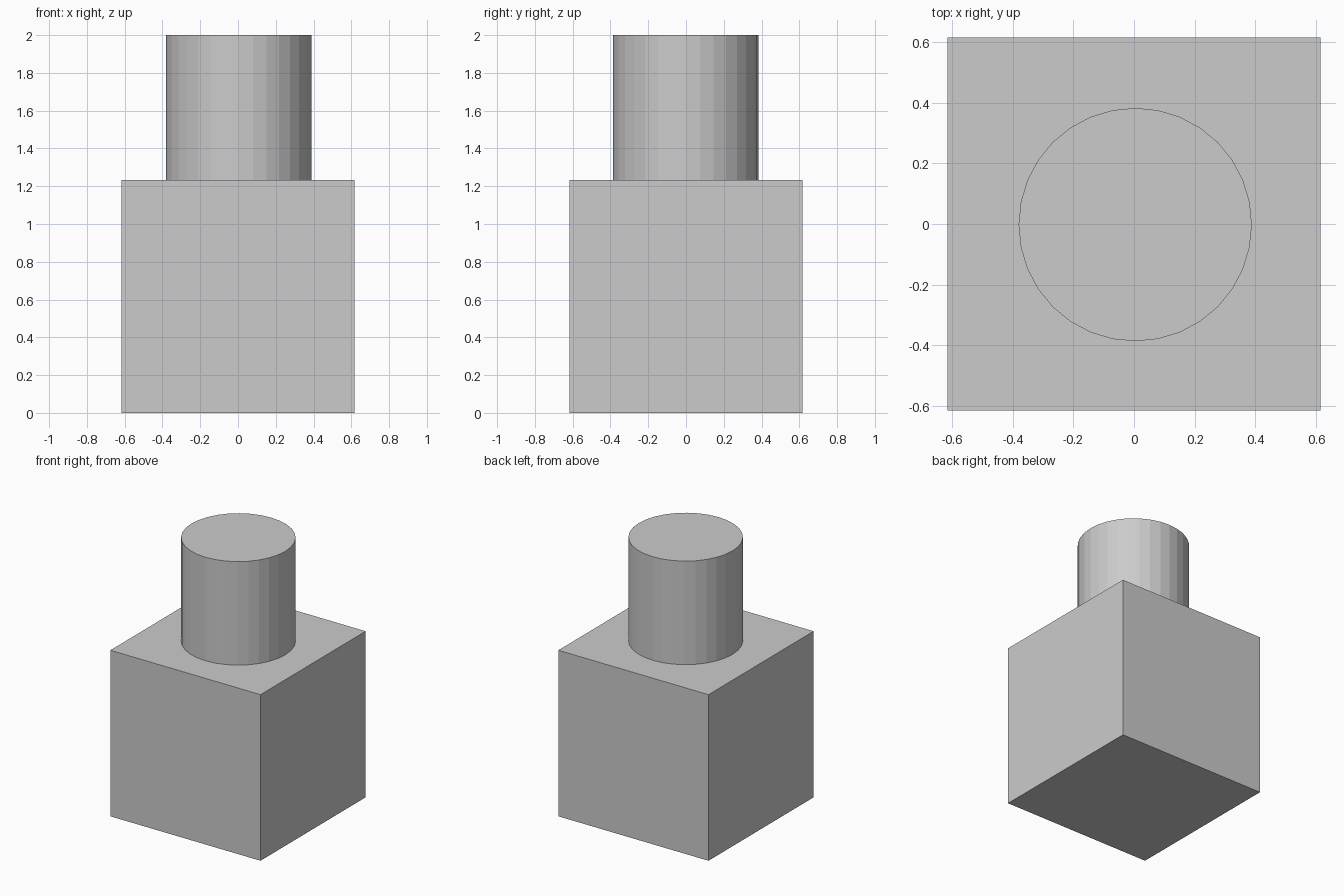
import bpy

if "Cube" in bpy.data.objects:
    bpy.data.objects.remove(bpy.data.objects["Cube"])

BOX = 1.232      # cube edge length
HEIGHT = 2.0     # overall height
RADIUS = 0.385   # post radius

# Cube base
bpy.ops.mesh.primitive_cube_add(size=BOX, location=(0, 0, BOX / 2))
bpy.context.object.name = "base_block"

# Flat-shaded round post standing on the base
post_height = HEIGHT - BOX
bpy.ops.mesh.primitive_cylinder_add(
    vertices=32, radius=RADIUS, depth=post_height,
    location=(0.004, -0.002, BOX + post_height / 2))
bpy.context.object.name = "round_post"
